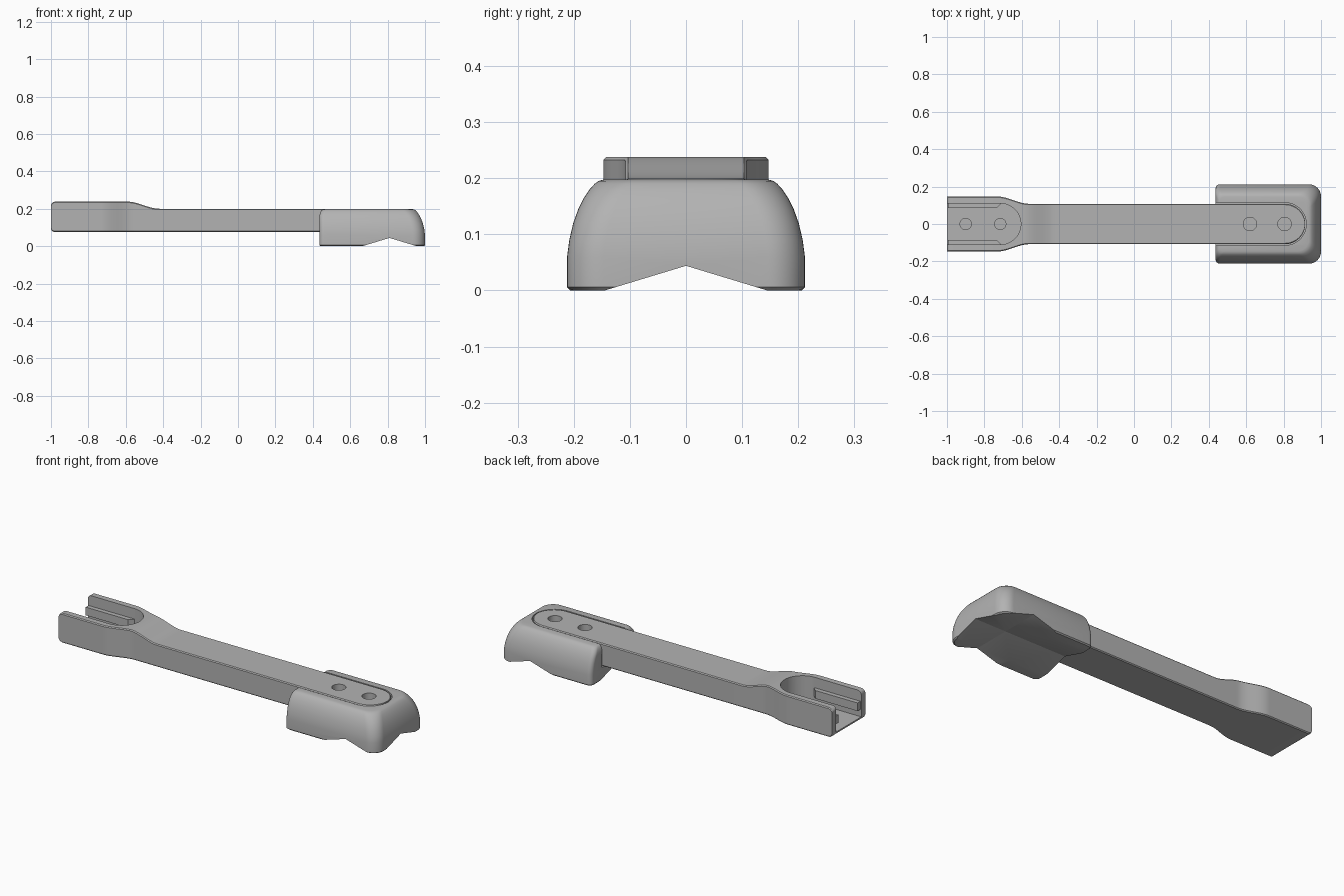
import bpy, bmesh, math

if "Cube" in bpy.data.objects:
    bpy.data.objects.remove(bpy.data.objects["Cube"], do_unlink=True)

grey = bpy.data.materials.new("plain_grey")
grey.use_nodes = True
colour = (0.45, 0.45, 0.45, 1)
grey.diffuse_color = colour
grey.node_tree.nodes["Principled BSDF"].inputs["Base Color"].default_value = colour


def loft(name, rings):
    """Skin a closed solid through a list of equal-length rings."""
    bm = bmesh.new()
    loops = [[bm.verts.new(p) for p in ring] for ring in rings]
    n = len(loops[0])
    for a, b in zip(loops, loops[1:]):
        for i in range(n):
            j = (i + 1) % n
            bm.faces.new((a[i], a[j], b[j], b[i]))
    bm.faces.new(loops[0])
    bm.faces.new(loops[-1])
    bmesh.ops.recalc_face_normals(bm, faces=bm.faces)
    mesh = bpy.data.meshes.new(name)
    bm.to_mesh(mesh)
    bm.free()
    mesh.materials.append(grey)
    obj = bpy.data.objects.new(name, mesh)
    bpy.context.collection.objects.link(obj)
    return obj


def prism(name, outline, low, high, axis="z"):
    """Extrude a 2D outline along one axis."""
    place = {"x": lambda u, v, w: (w, u, v),
             "y": lambda u, v, w: (u, w, v),
             "z": lambda u, v, w: (u, v, w)}[axis]
    return loft(name, [[place(u, v, w) for u, v in outline] for w in (low, high)])


def arc(cx, cy, r, start, end, steps):
    angles = [math.radians(start + (end - start) * i / steps) for i in range(steps + 1)]
    return [(cx + r * math.cos(a), cy + r * math.sin(a)) for a in angles]


def cut(obj, cutters):
    """Subtract the cutters, bake the result and remove them."""
    for c in cutters:
        c.hide_render = True
        mod = obj.modifiers.new("cut", "BOOLEAN")
        mod.operation = "DIFFERENCE"
        mod.solver = "EXACT"
        mod.object = c
    bpy.context.view_layer.update()
    deps = bpy.context.evaluated_depsgraph_get()
    baked = bpy.data.meshes.new_from_object(obj.evaluated_get(deps))
    obj.modifiers.clear()
    obj.data = baked
    for c in cutters:
        bpy.data.objects.remove(c, do_unlink=True)


def blend(x, x0, x1, a, b):
    t = min(max((x - x0) / (x1 - x0), 0), 1)
    return a + (b - a) * t * t * (3 - 2 * t)


# Bar: chamfered sections along x, wide fork end and round foot end
HALF, NOSE = 0.108, 0.807
BOTTOM, LIP = 0.075, 0.022


def bar_section(x):
    w = blend(x, -0.73, -0.56, 0.147, HALF)
    top = blend(x, -0.59, -0.42, 0.238, 0.2)
    bottom = BOTTOM
    if x > NOSE:
        w = math.sqrt(max(HALF ** 2 - (x - NOSE) ** 2, 0.005 ** 2))
    if x < LIP - 1:
        drop = LIP - math.sqrt(LIP ** 2 - (LIP - 1 - x) ** 2)
        top, bottom = top - drop, bottom + drop
    c = min(0.005, w * 0.4)
    return [(x, -w, bottom + c), (x, c - w, bottom), (x, w - c, bottom), (x, w, bottom + c),
            (x, w, top - c), (x, w - c, top), (x, c - w, top), (x, -w, top - c)]


stations = [-1 + LIP * (1 - math.cos(math.radians(15 * i))) for i in range(1, 7)]
stations = [-1 + 0.0001] + stations
stations += [-0.74 + 0.34 * i / 34 for i in range(35)]
stations += [NOSE + HALF * math.sin(math.radians(3.75 * i)) for i in range(25)]
bar = loft("bar", [bar_section(x) for x in stations])

# Open slot and screw recesses in the bar
SLOT, SLOT_X, FLOOR = 0.11, -0.715, 0.095
slot = prism("slot_cutter", [(-1.2, -SLOT)] + arc(SLOT_X, 0, SLOT, -90, 90, 32) + [(-1.2, SLOT)],
             FLOOR, 0.4)
recesses = [prism("recess_cutter", arc(x, 0, r, 0, 350, 35), low, 0.35)
            for x, r, low in ((-0.9, 0.03, 0.081), (-0.715, 0.03, 0.081),
                              (0.62, 0.036, 0.165), (0.805, 0.036, 0.165))]
cut(bar, [slot] + recesses)

# Guide rails on the slot walls
parts = [bar]
for side, name in ((1, "left_rail"), (-1, "right_rail")):
    outline = [(-0.995, 0.085), (-0.735, 0.085), (-0.712, 0.107), (-0.712, 0.12), (-0.995, 0.12)]
    parts.append(prism(name, [(x, side * y) for x, y in outline], 0.135, 0.18))

# Foot: rounded block, drawn in toward the top
def foot_ring(z, inset, back):
    x0, x1, h = 0.435 + back, 1 - inset, 0.212 - inset
    rr, rl = 0.065, 0.025
    pts = arc(x1 - rr, h - rr, rr, 0, 90, 10) + arc(x0 + rl, h - rl, rl, 90, 180, 6)
    pts += arc(x0 + rl, rl - h, rl, 180, 270, 6) + arc(x1 - rr, rr - h, rr, 270, 360, 10)
    return [(x, y, z) for x, y in pts]


profile = [(0, 0.006, 0.005), (0.006, 0, 0), (0.06, 0, 0), (0.09, 0.004, 0), (0.12, 0.011, 0),
           (0.145, 0.02, 0), (0.165, 0.03, 0.001), (0.18, 0.04, 0.005), (0.19, 0.049, 0.01),
           (0.195, 0.056, 0.016), (0.198, 0.066, 0.024)]
foot = loft("foot", [foot_ring(*p) for p in profile])

# Pocket for the bar and crossed V grooves under the foot
GAP = HALF + 0.006
pocket = prism("pocket_cutter", [(0.3, -GAP)] + arc(NOSE, 0, GAP, -90, 90, 32) + [(0.3, GAP)],
               0.07, 0.4)


def vee(axis, centre):
    peak, spread = 0.044, 0.29
    return prism("vee_cutter", [(centre - spread, -peak), (centre, peak), (centre + spread, -peak)],
                 -1.3, 1.3, axis)


cut(foot, [pocket, vee("y", 0.81), vee("x", 0)])
parts.append(foot)

# Smooth the curved surfaces, keep hard edges
bpy.ops.object.select_all(action="DESELECT")
for p in parts:
    p.select_set(True)
bpy.context.view_layer.objects.active = bar
bpy.ops.object.shade_smooth_by_angle(angle=math.radians(28))
